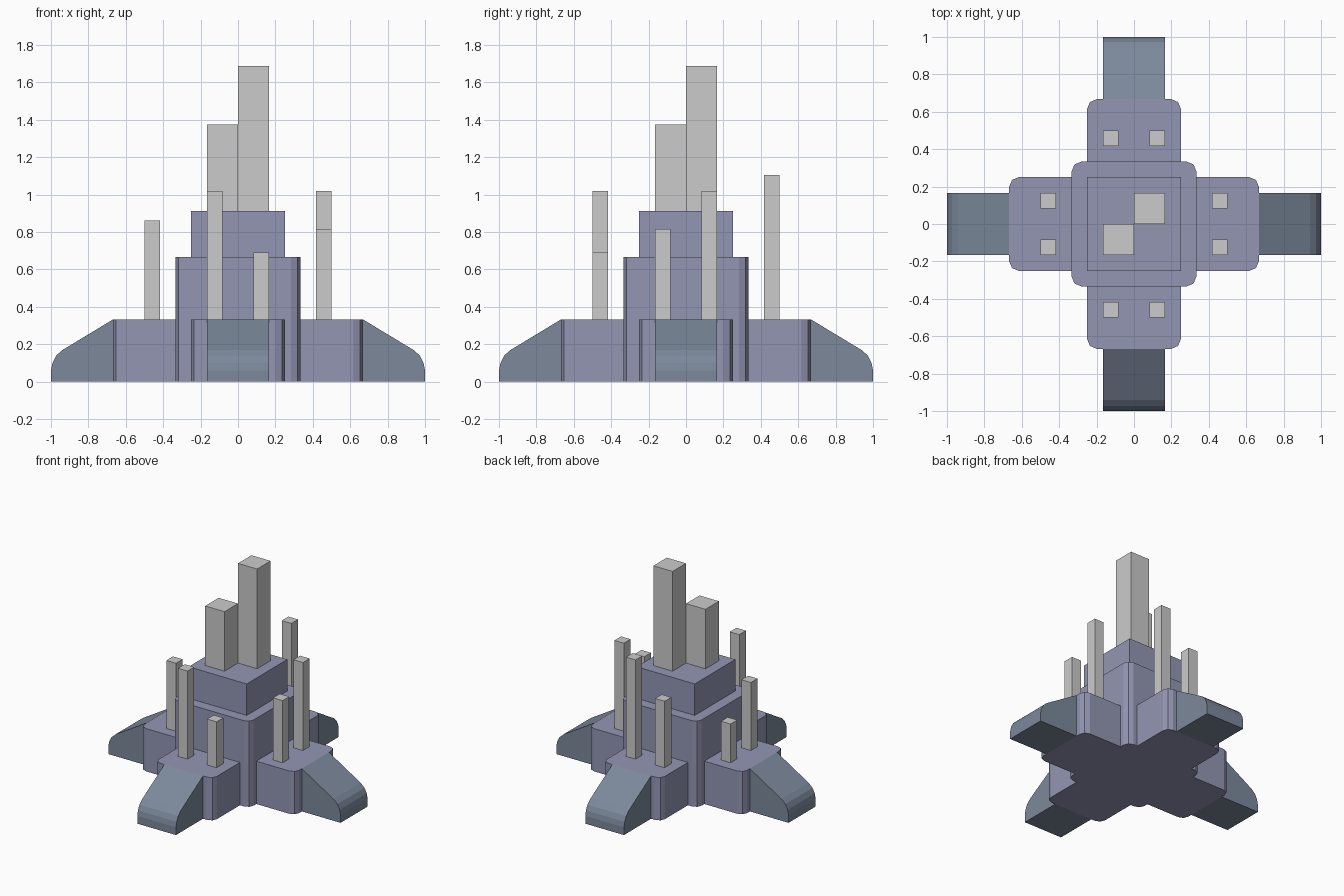
import bpy, bmesh, math
from mathutils import Matrix

if "Cube" in bpy.data.objects:
    bpy.data.objects.remove(bpy.data.objects["Cube"])


def material(name, rgb):
    m = bpy.data.materials.new(name)
    m.diffuse_color = (*rgb, 1)
    m.use_nodes = True
    m.node_tree.nodes["Principled BSDF"].inputs["Base Color"].default_value = m.diffuse_color
    return m


HULL = material("hull_blue_grey", (0.29, 0.305, 0.45))
FOOT = material("foot_slate", (0.20, 0.25, 0.33))


def finish(name, bm, mat=None, turn=0):
    """Turn a bmesh into an object, rotated by quarter turns about z."""
    bmesh.ops.rotate(bm, verts=bm.verts, cent=(0, 0, 0),
                     matrix=Matrix.Rotation(turn * math.pi / 2, 3, 'Z'))
    bmesh.ops.recalc_face_normals(bm, faces=bm.faces)
    me = bpy.data.meshes.new(name)
    bm.to_mesh(me)
    bm.free()
    if mat:
        me.materials.append(mat)
    ob = bpy.data.objects.new(name, me)
    bpy.context.collection.objects.link(ob)
    return ob


def box(name, lo, hi, mat=None, turn=0, bevel=0, bevel_from=-9):
    """Box from corner to corner; rounds vertical edges lying beyond x = bevel_from."""
    bm = bmesh.new()
    bmesh.ops.create_cube(bm, size=1)
    for v in bm.verts:
        v.co = [l + (c + 0.5) * (h - l) for l, h, c in zip(lo, hi, v.co)]
    if bevel:
        edges = [e for e in bm.edges
                 if abs(e.verts[0].co.z - e.verts[1].co.z) > 1e-4
                 and e.verts[0].co.x > bevel_from]
        bmesh.ops.bevel(bm, geom=edges, offset=bevel, segments=2,
                        profile=0.5, affect='EDGES')
    return finish(name, bm, mat, turn)


def foot(name, turn):
    """Sloping foot with a rounded toe: side profile extruded across its width."""
    profile = [(0.667, 0), (1, 0), (1, 0.06), (0.992, 0.1), (0.973, 0.138),
               (0.94, 0.168), (0.667, 0.333)]
    bm = bmesh.new()
    face = bm.faces.new([bm.verts.new((x, -0.167, z)) for x, z in profile])
    ext = bmesh.ops.extrude_face_region(bm, geom=[face])["geom"]
    bmesh.ops.translate(bm, vec=(0, 0.333, 0),
                        verts=[g for g in ext if isinstance(g, bmesh.types.BMVert)])
    return finish(name, bm, FOOT, turn)


# Stepped central block
box("core_block", (-0.333, -0.333, 0), (0.333, 0.333, 0.667), HULL, bevel=0.05)
box("upper_block", (-0.25, -0.25, 0.667), (0.25, 0.25, 0.912), HULL)

# Twin main towers
box("tall_tower", (0, 0, 0.912), (0.165, 0.165, 1.688))
box("short_tower", (-0.167, -0.165, 0.912), (0, 0, 1.375))

# Four arms, each with a foot and two thin pillars
# (pillar heights: clockwise side, then anticlockwise side of the arm)
heights = {"right": (0.817, 1.018), "back": (1.105, 0.85),
           "left": (0.635, 0.862), "front": (1.018, 0.69)}
for turn, (side, pair) in enumerate(heights.items()):
    box(side + "_arm", (0.333, -0.25, 0), (0.667, 0.25, 0.333), HULL, turn,
        bevel=0.05, bevel_from=0.5)
    foot(side + "_foot", turn)
    for label, y, top in zip("ab", (-0.125, 0.125), pair):
        box(f"{side}_pillar_{label}", (0.418, y - 0.041, 0.333),
            (0.5, y + 0.041, top), turn=turn)
